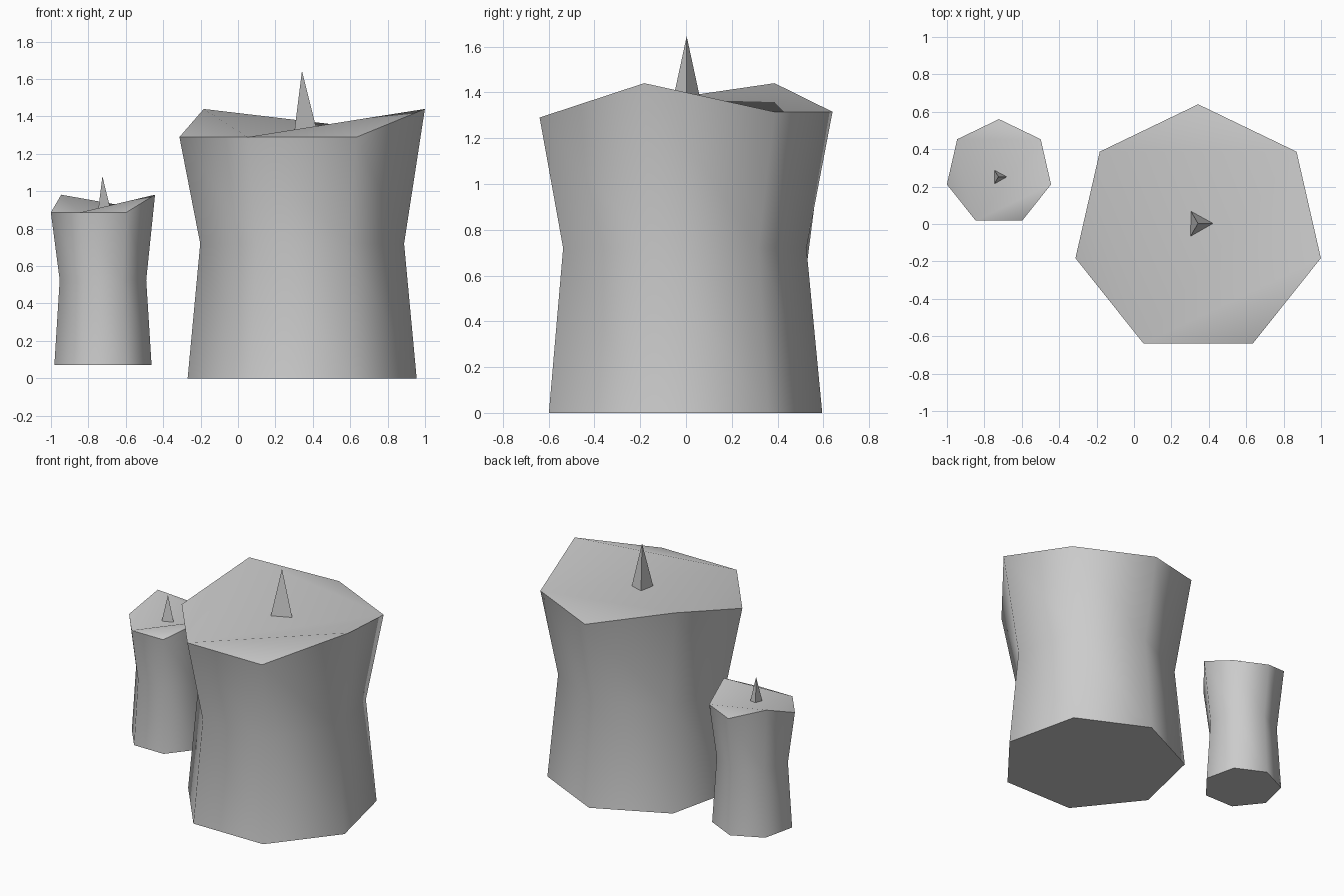
import bpy, bmesh, math

cube = bpy.data.objects.get("Cube")
if cube:
    bpy.data.objects.remove(cube)

wax = bpy.data.materials.new("plain_grey")
wax.use_nodes = True
GREY = (0.6, 0.6, 0.6, 1)
wax.diffuse_color = GREY
wax.node_tree.nodes["Principled BSDF"].inputs["Base Color"].default_value = GREY

SIDES = 7
# Melted rim heights, clockwise from the back corner
RIM = (1.315, 1.315, 1.44, 1.29, 1.29, 1.29, 1.44)
# Folds of the uneven top
CAP = ((6, 0, 1), (2, 3, 4), (4, 5, 6), (1, 2, 4), (1, 4, 6))


def finish(bm, name, smooth):
    bmesh.ops.recalc_face_normals(bm, faces=bm.faces)
    for f in bm.faces:
        f.smooth = smooth
    for e in bm.edges:
        e.smooth = e.calc_face_angle(0) < math.radians(60)
    mesh = bpy.data.meshes.new(name)
    bm.to_mesh(mesh)
    bm.free()
    mesh.materials.append(wax)
    obj = bpy.data.objects.new(name, mesh)
    bpy.context.collection.objects.link(obj)
    return obj


def candle_body(name, location, scale):
    """Seven-sided waisted column with a folded top."""
    bm = bmesh.new()
    rings = []
    for radius, heights in ((0.628, [0] * SIDES), (0.559, [0.72] * SIDES), (0.673, RIM)):
        ring = []
        for i, z in enumerate(heights):
            a = math.tau * i / SIDES
            ring.append(bm.verts.new((radius * math.sin(a), radius * math.cos(a), z)))
        rings.append(ring)
    for low, high in zip(rings, rings[1:]):
        for i in range(SIDES):
            j = (i + 1) % SIDES
            bm.faces.new((low[i], low[j], high[j], high[i]))
    bm.faces.new(rings[0])
    for tri in CAP:
        bm.faces.new([rings[-1][i] for i in tri])
    obj = finish(bm, name, True)
    obj.location, obj.scale = location, scale


def wick(name, location, radius, height):
    """Three-sided spike with one corner facing +x."""
    bm = bmesh.new()
    bmesh.ops.create_cone(bm, cap_ends=True, segments=3, radius1=radius,
                          radius2=0, depth=height)
    bmesh.ops.remove_doubles(bm, verts=bm.verts, dist=0.0001)
    bmesh.ops.translate(bm, verts=bm.verts, vec=(0, 0, height / 2))
    # Turn the first corner to +x
    corner = max((v for v in bm.verts if v.co.z < height / 2), key=lambda v: v.co.y)
    turn = -math.atan2(corner.co.y, corner.co.x)
    obj = finish(bm, name, False)
    obj.location = location
    obj.rotation_euler.z = turn


candle_body("large_candle", (0.343, -0.033, 0), (1, 1, 1))
wick("large_wick", (0.342, 0.003, 1.30), 0.086, 0.345)
candle_body("small_candle", (-0.722, 0.275, 0.07), (0.4245, 0.4245, 0.633))
wick("small_wick", (-0.725, 0.252, 0.895), 0.046, 0.185)
